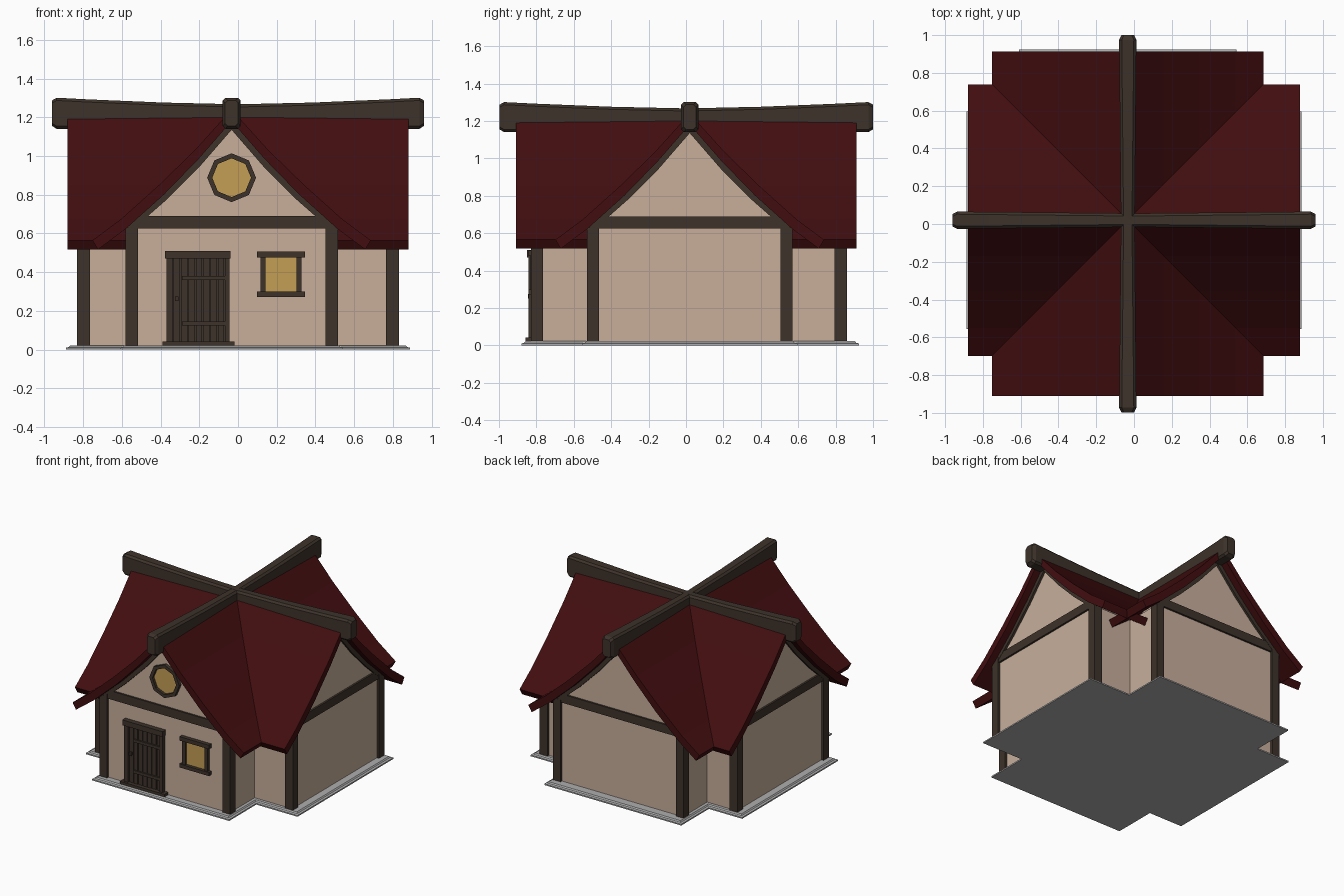
import bpy, bmesh, math, random

if "Cube" in bpy.data.objects:
    bpy.data.objects.remove(bpy.data.objects["Cube"])

random.seed(3)


def material(name, rgb):
    m = bpy.data.materials.new(name)
    m.diffuse_color = (*rgb, 1)
    m.use_nodes = True
    m.node_tree.nodes["Principled BSDF"].inputs["Base Color"].default_value = m.diffuse_color
    return m


PLASTER = material("plaster", (0.58, 0.43, 0.33))
WOOD = material("dark wood", (0.046, 0.032, 0.023))
ROOF = material("dark red roof", (0.054, 0.0042, 0.005))
GLASS = material("amber glass", (0.55, 0.34, 0.09))
STONE = material("grey stone", (0.42, 0.42, 0.42))


def finish(name, bm, mat):
    bmesh.ops.recalc_face_normals(bm, faces=bm.faces)
    me = bpy.data.meshes.new(name)
    bm.to_mesh(me)
    bm.free()
    me.materials.append(mat)
    ob = bpy.data.objects.new(name, me)
    bpy.context.collection.objects.link(ob)
    return ob


def loft(name, rings, mat):
    """Solid skinned through rings of world points, capped at both ends."""
    bm = bmesh.new()
    vs = [[bm.verts.new(p) for p in r] for r in rings]
    n = len(vs[0])
    for a, b in zip(vs, vs[1:]):
        for i in range(n):
            j = (i + 1) % n
            bm.faces.new((a[i], a[j], b[j], b[i]))
    bm.faces.new(vs[0])
    bm.faces.new(vs[-1])
    return finish(name, bm, mat)


def prism(name, pts, t0, t1, place, mat):
    """Profile of (u, z) points extruded along a wing from t0 to t1."""
    return loft(name, [[place(u, t, z) for u, z in pts] for t in (t0, t1)], mat)


def rect(u0, u1, z0, z1):
    return [(u0, z0), (u1, z0), (u1, z1), (u0, z1)]


CX, CY = -0.033, 0.02


def along_y(u, t, z):
    return (CX + u, t, z)


def along_x(u, t, z):
    return (t, CY + u, z)


def world(u, t, z):
    return (u, t, z)


# roof profile: half sections of the underside and the top, ridge to eave
UNDER = [(0, 1.18), (0.17, 0.985), (0.35, 0.80), (0.545, 0.625), (0.69, 0.517)]
TOP = [(0, 1.24), (0.19, 1.03), (0.375, 0.85), (0.57, 0.675), (0.718, 0.565)]


def mirrored(half):
    return [(-u, z) for u, z in half[:0:-1]] + half


def ridge_beam(name, t0, t1, place):
    # chamfered, sagging beam, thicker towards its ends
    rings = []
    mid, half = (t0 + t1) / 2, (t1 - t0) / 2
    for s in (-1, -0.975, -0.8, -0.4, 0, 0.4, 0.8, 0.975, 1):
        a = abs(s)
        w = 0.036 + 0.01 * a
        hi = 1.267 + 0.035 * a ** 1.5
        lo = 1.14
        c = 0.014
        if a == 1:
            w, hi, lo = w - 0.012, hi - 0.015, lo + 0.015
        prof = [(-w, lo + c), (-w + c, lo), (w - c, lo), (w, lo + c),
                (w, hi - c), (w - c, hi), (-w + c, hi), (-w, hi - c)]
        rings.append([place(u, mid + s * half, z) for u, z in prof])
    loft(name, rings, WOOD)


def wing(tag, place, wall, roof, beam):
    # plaster body with gables
    body = mirrored([(0, 1.17), (0.17, 0.97), (0.35, 0.79), (0.53, 0.63), (0.53, 0.015)])
    prism(tag + "_walls", body, wall[0], wall[1], place, PLASTER)
    # bent roof slab
    slab = mirrored(TOP) + mirrored(UNDER)[::-1]
    prism(tag + "_roof", slab, roof[0], roof[1], place, ROOF)
    ridge_beam(tag + "_ridge_beam", beam[0], beam[1], place)
    # timber frame on each gable end
    for end, sign in ((wall[0], -1), (wall[1], 1)):
        out = end + sign * 0.018
        inn = end - sign * 0.047
        side = "front" if sign < 0 else "back"
        for s in (-1, 1):
            post = [(s * 0.484, 0.02), (s * 0.549, 0.02), (s * 0.549, 0.625), (s * 0.484, 0.66)]
            prism(f"{tag}_{side}_post", post, inn, out, place, WOOD)
        prism(f"{tag}_{side}_cross_beam", rect(-0.5, 0.5, 0.625, 0.69),
              inn, out - sign * 0.004, place, WOOD)
        upper = [(u, z + 0.01) for u, z in UNDER[:4]]
        lower = [(0, 1.135), (0.165, 0.945), (0.335, 0.775), (0.5, 0.63)]
        prism(f"{tag}_{side}_rafters", mirrored(upper) + mirrored(lower)[::-1],
              inn, out - sign * 0.002, place, WOOD)


wing("long_wing", along_y, (-0.812, 0.842), (-0.91, 0.912), (-0.997, 1.0))
wing("cross_wing", along_x, (-0.812, 0.812), (-0.88, 0.88), (-0.96, 0.96))


# stepped cross-shaped stone base
def plus(d, z):
    x0, x1, y0, y1 = -0.888 + d, 0.888 - d, -0.88 + d, 0.925 - d
    a0, a1 = CX - 0.575 + d, CX + 0.575 - d
    b0, b1 = CY - 0.575 + d, CY + 0.575 - d
    p = [(a0, y0), (a1, y0), (a1, b0), (x1, b0), (x1, b1), (a1, b1),
         (a1, y1), (a0, y1), (a0, b1), (x0, b1), (x0, b0), (a0, b0)]
    return [(x, y, z) for x, y in p]


loft("stone_base", [plus(0, 0), plus(0, 0.01), plus(0.015, 0.014), plus(0.022, 0.023)], STONE)

F = -0.812  # front wall plane


def front_box(name, x0, x1, z0, z1, depth, mat=WOOD):
    return prism(name, rect(x0, x1, z0, z1), F + 0.01, F - depth, world, mat)


# door: planks, frame, braces, handle
planks, x0, x1 = 7, -0.335, -0.068
step = (x1 - x0) / planks
front_box("door_backing", x0, x1, 0.03, 0.475, 0.006)
for i in range(planks):
    a = x0 + i * step
    front_box("door_plank", a + 0.003, a + step - 0.003, 0.04, 0.475,
              0.014 + random.uniform(0, 0.004))
front_box("door_left_jamb", -0.368, -0.335, 0.04, 0.475, 0.03)
front_box("door_right_jamb", -0.068, -0.043, 0.04, 0.475, 0.03)
front_box("door_lintel", -0.376, -0.038, 0.47, 0.51, 0.038)
front_box("door_threshold", -0.39, -0.017, 0.02, 0.043, 0.045)
for z in (0.135, 0.37):
    front_box("door_brace", -0.29, x1, z - 0.011, z + 0.011, 0.026)
front_box("door_handle", -0.324, -0.308, 0.252, 0.276, 0.032)

# square window
front_box("window_glass", 0.135, 0.31, 0.295, 0.485, 0.006, GLASS)
front_box("window_left_jamb", 0.115, 0.142, 0.29, 0.49, 0.022)
front_box("window_right_jamb", 0.302, 0.328, 0.29, 0.49, 0.022)
front_box("window_lintel", 0.098, 0.345, 0.477, 0.507, 0.03)
front_box("window_sill", 0.098, 0.345, 0.273, 0.3, 0.03)


# octagonal gable window
def octagon(r, y):
    return [(CX + r * math.sin(k * math.pi / 4), y, 0.888 + r * math.cos(k * math.pi / 4))
            for k in range(8)]


loft("round_window_glass", [octagon(0.11, F + 0.004), octagon(0.11, F - 0.005)], GLASS)
bm = bmesh.new()
rings = [[bm.verts.new(p) for p in octagon(r, y)] for r, y in
         ((0.126, F + 0.01), (0.126, F - 0.025), (0.1, F - 0.025), (0.1, F + 0.01))]
for k in range(4):
    a, b = rings[k], rings[(k + 1) % 4]
    for i in range(8):
        j = (i + 1) % 8
        bm.faces.new((a[i], a[j], b[j], b[i]))
finish("round_window_frame", bm, WOOD)
